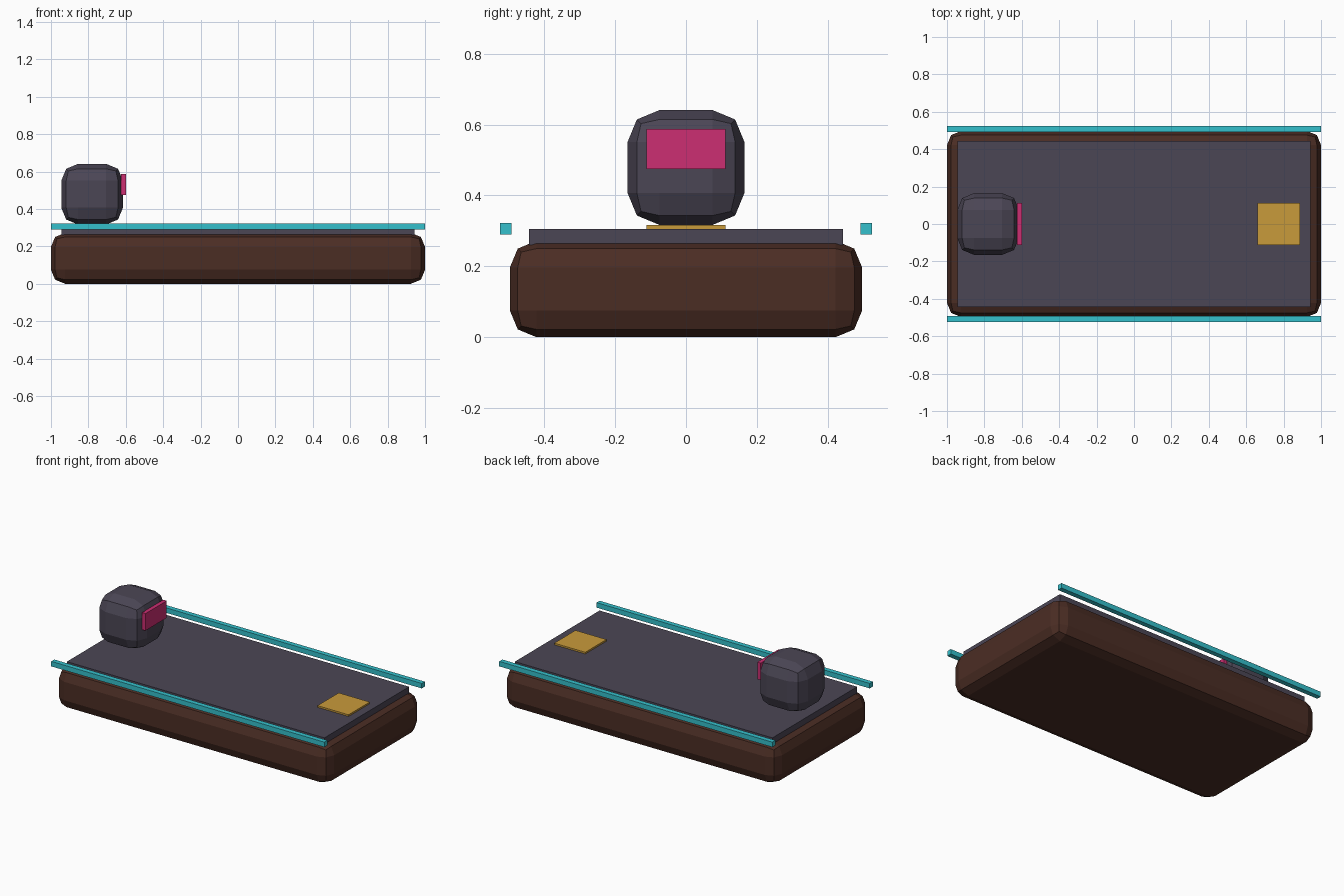
import bpy

if "Cube" in bpy.data.objects:
    bpy.data.objects.remove(bpy.data.objects["Cube"], do_unlink=True)


def linear(c):
    c /= 255
    return c / 12.92 if c <= 0.04045 else ((c + 0.055) / 1.055) ** 2.4


def material(name, r, g, b):
    mat = bpy.data.materials.new(name)
    mat.use_nodes = True
    colour = (linear(r), linear(g), linear(b), 1)
    mat.diffuse_color = colour
    mat.node_tree.nodes["Principled BSDF"].inputs["Base Color"].default_value = colour
    return mat


def box(name, low, high, mat, bevel=0):
    """Box between two corners, with optional two-step chamfered edges."""
    centre = [(a + b) / 2 for a, b in zip(low, high)]
    bpy.ops.mesh.primitive_cube_add(size=1, location=centre)
    obj = bpy.context.object
    obj.name = name
    obj.dimensions = [b - a for a, b in zip(low, high)]
    bpy.ops.object.transform_apply(location=False, rotation=False, scale=True)
    obj.data.materials.append(mat)
    if bevel:
        mod = obj.modifiers.new("Rounded edges", "BEVEL")
        mod.width = bevel
        mod.segments = 2
    return obj


brown = material("dark brown", 75, 45, 36)
slate = material("slate grey", 75, 70, 85)
teal = material("teal", 53, 192, 204)
pink = material("magenta", 204, 46, 114)
gold = material("gold", 201, 155, 59)

# Base and deck
box("base", (-1, -0.497, 0), (1, 0.497, 0.272), brown, 0.075)
box("deck", (-0.943, -0.443, 0.26), (0.943, 0.443, 0.305), slate)

# Side rails
for side, name in ((1, "back_rail"), (-1, "front_rail")):
    y = side * 0.509
    box(name, (-1, y - 0.016, 0.29), (1, y + 0.016, 0.323), teal)

# Rounded head with a visor facing along the deck
box("head", (-0.945, -0.165, 0.317), (-0.615, 0.165, 0.641), slate, 0.09)
box("visor", (-0.625, -0.111, 0.475), (-0.6, 0.111, 0.588), pink)

# Pad at the far end of the deck
box("pad", (0.66, -0.111, 0.303), (0.887, 0.111, 0.316), gold)
